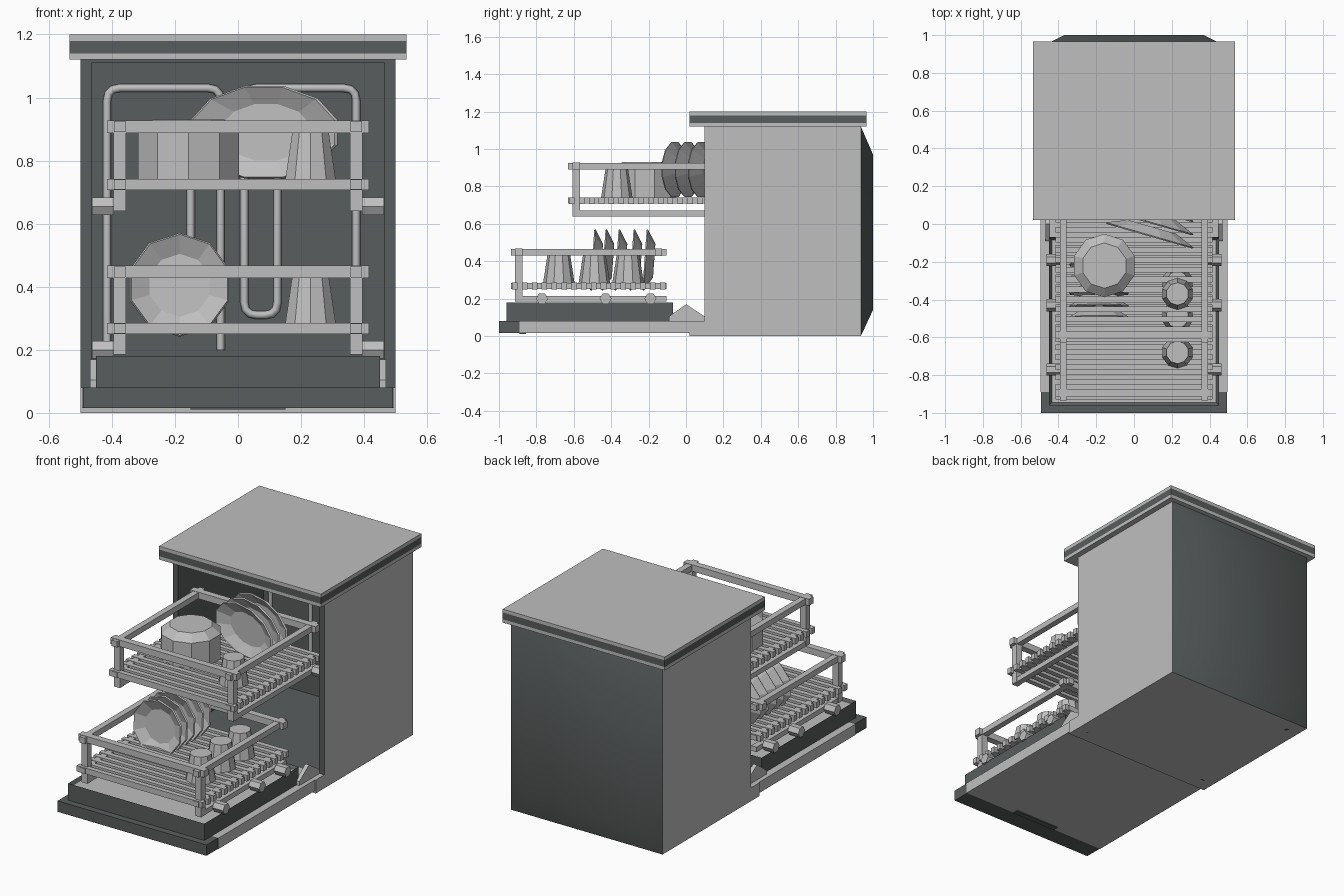
import bpy, bmesh, math
from mathutils import Vector

if "Cube" in bpy.data.objects:
    bpy.data.objects.remove(bpy.data.objects["Cube"])


def material(name, c):
    m = bpy.data.materials.new(name)
    m.diffuse_color = (*c, 1)
    m.use_nodes = True
    m.node_tree.nodes["Principled BSDF"].inputs["Base Color"].default_value = m.diffuse_color
    return m


LIGHT = material("light grey", (0.52, 0.52, 0.52))
DARK = material("charcoal", (0.10, 0.11, 0.11))


def finish(name, bm, mats=(LIGHT,), rule=None):
    """Turn a bmesh into an object; rule(face) picks the material index."""
    bmesh.ops.recalc_face_normals(bm, faces=bm.faces)
    if rule:
        for f in bm.faces:
            f.material_index = rule(f)
    me = bpy.data.meshes.new(name)
    bm.to_mesh(me)
    bm.free()
    for m in mats:
        me.materials.append(m)
    ob = bpy.data.objects.new(name, me)
    bpy.context.collection.objects.link(ob)
    return ob


def add_box(bm, x0, x1, y0, y1, z0, z1):
    v = bmesh.ops.create_cube(bm, size=1)["verts"]
    for p in v:
        p.co = ((x0 + x1) / 2 + p.co.x * (x1 - x0), (y0 + y1) / 2 + p.co.y * (y1 - y0),
                (z0 + z1) / 2 + p.co.z * (z1 - z0))


def boxes(name, dims, mats=(LIGHT,), rule=None):
    bm = bmesh.new()
    for d in dims:
        add_box(bm, *d)
    return finish(name, bm, mats, rule)


def lathe(name, profile, sides, loc, rot=(0, 0, 0), scale=(1, 1, 1)):
    """Low-poly turned shape from (radius, height) points, capped at both ends."""
    bm = bmesh.new()
    rings = [[bm.verts.new((r * math.cos(a), r * math.sin(a), z))
              for a in (2 * math.pi * (i + 0.5) / sides for i in range(sides))] for r, z in profile]
    for a, b in zip(rings, rings[1:]):
        for i in range(sides):
            j = (i + 1) % sides
            bm.faces.new((a[i], a[j], b[j], b[i]))
    bm.faces.new(rings[0])
    bm.faces.new(rings[-1])
    ob = finish(name, bm)
    ob.location, ob.rotation_euler, ob.scale = loc, rot, scale
    return ob


def pipe(name, pts, y, r=0.013, round_r=0.04):
    """Round tube through (x, z) points with rounded corners."""
    p = [Vector((x, y, z)) for x, z in pts]
    path = [p[0]]
    for a, b, c in zip(p, p[1:], p[2:]):
        s, e = b + (a - b).normalized() * round_r, b + (c - b).normalized() * round_r
        path += [s.lerp(b, t).lerp(b.lerp(e, t), t) for t in (0, 0.33, 0.67, 1)]
    path.append(p[-1])
    cu = bpy.data.curves.new(name, "CURVE")
    cu.dimensions = "3D"
    cu.bevel_depth, cu.bevel_resolution, cu.use_fill_caps = r, 1, True
    sp = cu.splines.new("POLY")
    sp.points.add(len(path) - 1)
    for q, co in zip(sp.points, path):
        q.co = (*co, 1)
    cu.materials.append(LIGHT)
    bpy.context.collection.objects.link(bpy.data.objects.new(name, cu))


# Cabinet: light outside, dark rim and lining
for side, s in (("left", -1), ("right", 1)):
    xs = sorted((s * 0.465, s * 0.5))
    boxes(side + "_side_panel", [(*xs, 0.1, 0.935, 0, 1.12)], (LIGHT, DARK),
          lambda f, s=s: 0 if f.normal.x * s > 0.5 or f.normal.z < -0.5 else 1)
boxes("cabinet_base", [(-0.5, 0.5, 0.02, 0.1, 0, 0.08), (-0.465, 0.465, 0.1, 0.935, 0, 0.08)], (LIGHT, DARK),
      lambda f: 1 if f.normal.z > 0.5 and f.calc_center_median().y > 0.2 else 0)
boxes("cavity_lining", [(-0.465, 0.465, 0.905, 0.934, 0.08, 1.11), (-0.465, 0.465, 0.1, 0.934, 1.11, 1.12)], (DARK,))
boxes("foot_pads", [(x - 0.012, x + 0.012, y - 0.012, y + 0.012, 0, 0.004)
                    for x in (-0.42, 0.42) for y in (0.1, 0.85)], (DARK,))

# Bulging back panel, smooth like a pressed sheet
bm = bmesh.new()
outer = [bm.verts.new((x, 0.935, z)) for x, z in ((-0.5, 0), (0.5, 0), (0.5, 1.12), (-0.5, 1.12))]
inner = [bm.verts.new((x, 1.0, z)) for x, z in ((-0.37, 0.14), (0.37, 0.14), (0.37, 0.97), (-0.37, 0.97))]
for i in range(4):
    j = (i + 1) % 4
    bm.faces.new((outer[i], outer[j], inner[j], inner[i]))
bm.faces.new(inner)
for f in bm.faces:
    f.smooth = True
finish("back_panel", bm, (DARK,))
pipe("back_pipe", [(0.33, 0.90), (0.33, 0.17), (-0.35, 0.17), (-0.35, 0.70), (0.07, 0.70), (0.07, 0.48), (-0.08, 0.48)],
     0.988)

# Heating pipes on the cavity wall
pipe("left_wall_pipe", [(-0.415, 0.2), (-0.415, 1.03), (-0.055, 1.03), (-0.055, 0.2)], 0.9)
pipe("right_wall_pipe", [(0.375, 0.2), (0.375, 1.03), (0.02, 1.03), (0.02, 0.31), (0.125, 0.31), (0.125, 0.75)], 0.9)
pipe("middle_wall_pipe", [(-0.15, 0.3), (-0.15, 0.75)], 0.9)

# Worktop in three layers
boxes("worktop", [(-0.535, 0.535, 0.02, 0.965, 1.12, 1.14), (-0.535, 0.535, 0.02, 0.965, 1.18, 1.2)])
boxes("worktop_band", [(-0.535, 0.535, 0.02, 0.965, 1.14, 1.18)], (DARK,))

# Open door with control panel and grip recess
boxes("door", [(-0.495, 0.495, -0.89, 0.02, 0.015, 0.08)])
boxes("control_panel", [(-0.492, 0.492, -1.0, -0.89, 0.015, 0.08)], (DARK,))
boxes("grip_recess", [(-0.15, 0.15, -0.89, -0.855, 0.01, 0.016)], (DARK,))

# Door inner tray: dark rim, light sunken floor
bm = bmesh.new()
add_box(bm, -0.45, 0.45, -0.96, -0.07, 0.08, 0.18)
top = max(bm.faces, key=lambda f: f.calc_center_median().z)
bmesh.ops.inset_region(bm, faces=[top], thickness=0.022)
for v in top.verts:
    v.co.z -= 0.015
finish("door_tray", bm, (DARK, LIGHT),
       lambda f: 1 if f.normal.z > 0.5 and f.calc_center_median().z < 0.17 else 0)

# Door hinges
for side, x in (("left", -0.457), ("right", 0.457)):
    bm = bmesh.new()
    f = bm.faces.new([bm.verts.new((x - 0.012, y, z)) for y, z in
                      ((-0.09, 0.08), (0.1, 0.08), (0.1, 0.105), (0.0, 0.17), (-0.09, 0.105))])
    ext = bmesh.ops.extrude_face_region(bm, geom=[f])
    bmesh.ops.translate(bm, vec=(0.024, 0, 0), verts=[v for v in ext["geom"] if isinstance(v, bmesh.types.BMVert)])
    finish(side + "_hinge", bm)


# Racks: rails, slats, front posts, runners
def rack(name, y0, y1, z_floor, z_top, z_run):
    d = []
    for x in (-0.375, 0.375):
        d.append((x - 0.018, x + 0.018, y0, y1, z_top - 0.035, z_top))
        d.append((x - 0.018, x + 0.018, y0, y1, z_floor - 0.033, z_floor - 0.002))
        d.append((x - 0.018, x + 0.018, y0 + 0.025, y1, z_run, z_run + 0.03))
        d.append((x - 0.02, x + 0.02, y0 + 0.022, y0 + 0.062, z_run, z_top - 0.002))
    for y in (y0 + 0.042, y1 - 0.042):
        d.append((-0.415, 0.415, y - 0.02, y + 0.02, z_top - 0.037, z_top + 0.002))
    n = 16
    for i in range(n):
        y = y0 + 0.02 + (y1 - y0 - 0.04) * i / (n - 1)
        d.append((-0.415, 0.415, y - 0.015, y + 0.015, z_floor - 0.035, z_floor))
    boxes(name, d)


rack("upper_rack", -0.63, 0.2, 0.742, 0.925, 0.64)
rack("lower_rack", -0.935, -0.105, 0.285, 0.465, 0.185)

# Hexagonal rollers under each rack
for name, z, ys in (("lower", 0.2, (-0.77, -0.43, -0.19)), ("upper", 0.655, (0.16,))):
    for y in ys:
        for s in (-1, 1):
            lathe(name + "_roller", [(0.032, -0.035), (0.032, 0.035)], 6, (s * 0.428, y, z), (0, math.pi / 2, 0))

# Plates leaning in the lower rack
PLATE = [(0.09, 0.0), (0.165, 0.045), (0.16, 0.052), (0.10, 0.02)]
for y in (-0.48, -0.42, -0.35, -0.27, -0.2):
    lathe("plate", PLATE, 10, (-0.185, y + 0.03, 0.403), (math.radians(86), 0, 0))

# Oval serving dishes in the upper rack
for y in (-0.035, 0.035, 0.105):
    lathe("serving_dish", PLATE, 12, (0.095, y + 0.02, 0.89), (math.radians(90), 0, math.radians(-16)), (1.52, 0.92, 1))

# Upturned pot
lathe("pot", [(0.168, 0.74), (0.168, 0.89), (0.12, 0.93)], 10, (-0.157, -0.22, 0))

# Upturned cups
for y, z in ((-0.37, 0.74), (-0.68, 0.284), (-0.49, 0.284), (-0.31, 0.284)):
    lathe("cup", [(0.084, 0), (0.06, 0.155)], 10, (0.23, y, z))
